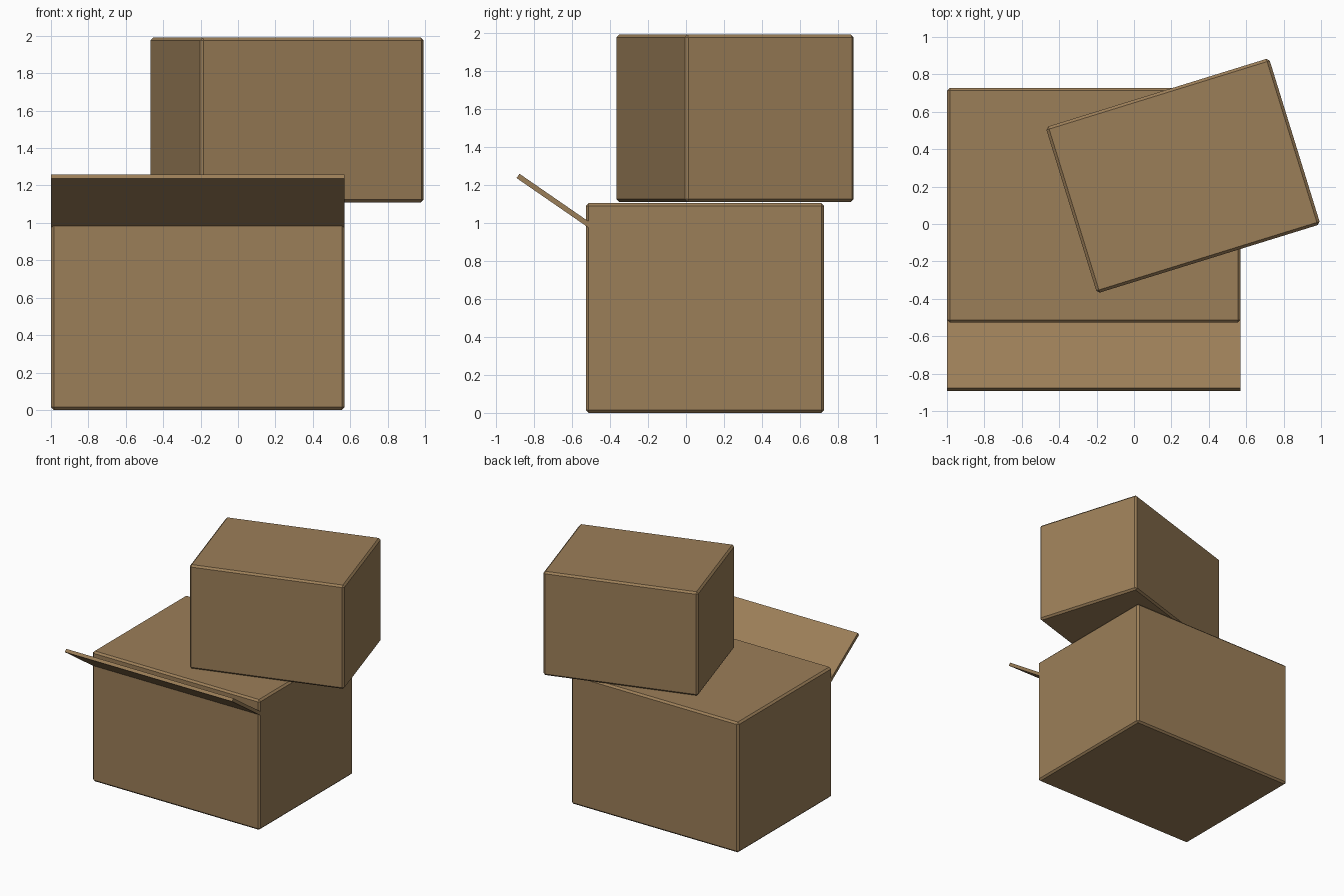
import bpy
import bmesh
from math import radians

cube = bpy.data.objects.get("Cube")
if cube:
    bpy.data.objects.remove(cube, do_unlink=True)

# Cardboard colour
COLOR = (0.33, 0.21, 0.098, 1)
cardboard = bpy.data.materials.new("cardboard_brown")
cardboard.use_nodes = True
cardboard.diffuse_color = COLOR
cardboard.node_tree.nodes["Principled BSDF"].inputs["Base Color"].default_value = COLOR


def add_object(name, bm):
    bmesh.ops.recalc_face_normals(bm, faces=bm.faces)
    mesh = bpy.data.meshes.new(name)
    bm.to_mesh(mesh)
    bm.free()
    mesh.materials.append(cardboard)
    obj = bpy.data.objects.new(name, mesh)
    bpy.context.collection.objects.link(obj)
    return obj


def add_box(name, size, center, turn=0):
    """Closed carton with narrow chamfered edges."""
    bm = bmesh.new()
    bmesh.ops.create_cube(bm, size=1)
    bmesh.ops.scale(bm, vec=size, verts=bm.verts)
    bmesh.ops.bevel(bm, geom=bm.edges[:], offset=0.015, segments=1, affect='EDGES')
    obj = add_object(name, bm)
    obj.location = center
    obj.rotation_euler.z = radians(turn)
    return obj


# Stacked cartons
add_box("lower_box", (1.57, 1.255, 1.105), (-0.215, 0.1, 0.5525))
add_box("upper_box", (1.25, 0.93, 0.88), (0.262, 0.258, 1.55), 17.2)

# Open flap, a slanted sheet extruded along x
profile = [(-0.515, 0.976), (-0.892, 1.236), (-0.876, 1.258), (-0.499, 0.998)]
bm = bmesh.new()
sheet = bm.faces.new([bm.verts.new((-1, y, z)) for y, z in profile])
side = bmesh.ops.extrude_face_region(bm, geom=[sheet])
bmesh.ops.translate(bm, vec=(1.57, 0, 0),
                    verts=[v for v in side["geom"] if isinstance(v, bmesh.types.BMVert)])
if sheet.is_valid and len(bm.faces) < 6:
    bm.faces.new([v for v in sheet.verts])
add_object("front_flap", bm)
